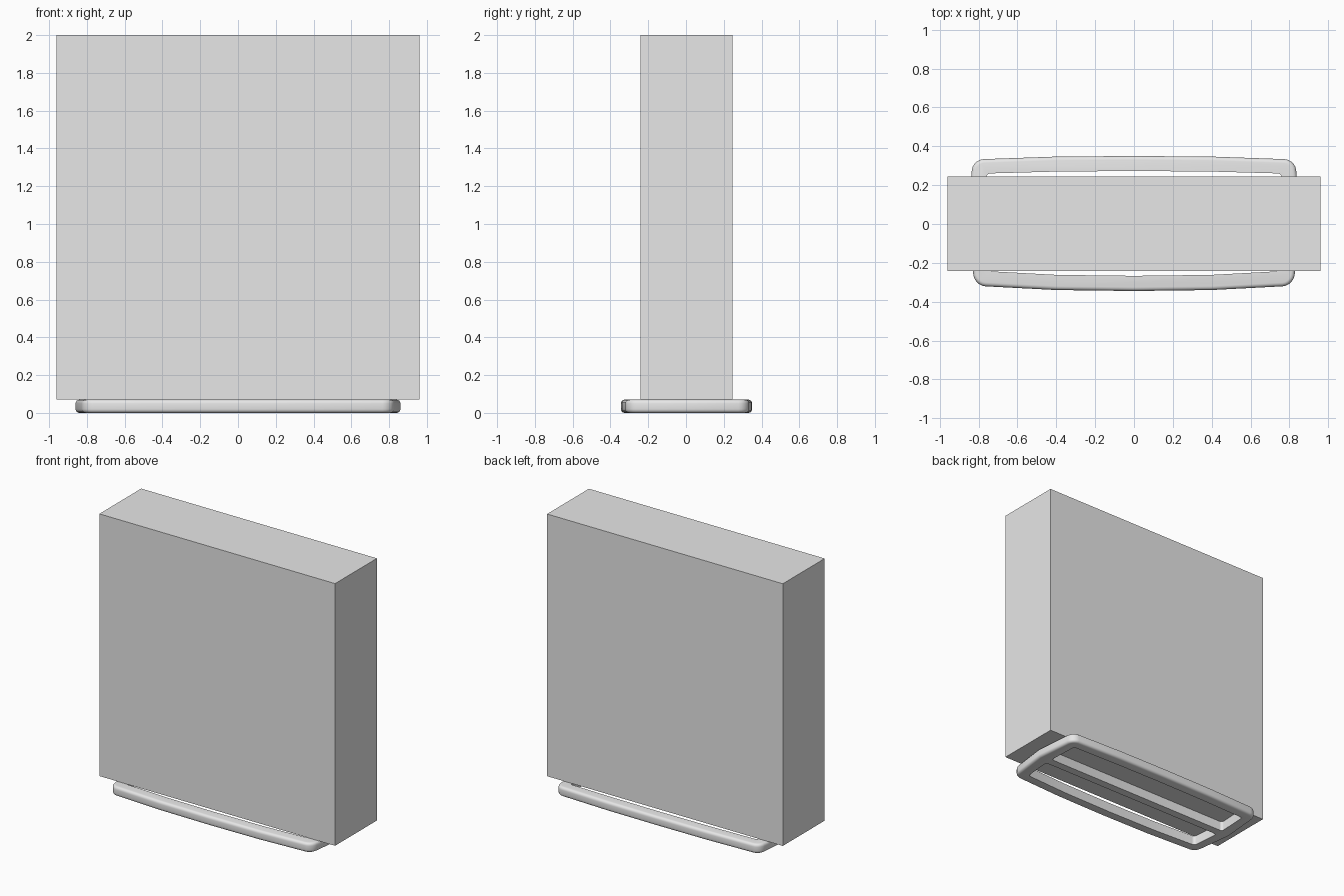
import bpy, bmesh, math

cube = bpy.data.objects.get("Cube")
if cube:
    bpy.data.objects.remove(cube, do_unlink=True)

BASE_TOP = 0.07

grey = bpy.data.materials.new("light grey")
grey.use_nodes = True
grey.diffuse_color = (0.8, 0.8, 0.8, 1)
grey.node_tree.nodes["Principled BSDF"].inputs["Base Color"].default_value = (0.8, 0.8, 0.8, 1)


def prism(name, half, z0, z1, corner=0.0, rim=0.0):
    """Extrude a half outline (x >= 0, front to back) mirrored across x.
    Corners marked True are rounded; rim rounds the top and bottom edges."""
    right = [(x, y, r) for x, y, r in half]
    left = [(-x, y, r) for x, y, r in reversed(half) if x > 0]
    pts = right + left
    bm = bmesh.new()
    verts = [bm.verts.new((x, y, z0)) for x, y, r in pts]
    round_at = [(x, y) for x, y, r in pts if r]
    face = bm.faces.new(verts)
    top = bmesh.ops.extrude_face_region(bm, geom=[face])["geom"]
    bmesh.ops.translate(bm, vec=(0, 0, z1 - z0),
                        verts=[g for g in top if isinstance(g, bmesh.types.BMVert)])
    bmesh.ops.recalc_face_normals(bm, faces=bm.faces)

    def marked(v):
        return any(math.hypot(v.co.x - x, v.co.y - y) < 1e-4 for x, y in round_at)

    if corner:
        posts = [e for e in bm.edges if abs(e.verts[0].co.z - e.verts[1].co.z) > 1e-4
                 and marked(e.verts[0])]
        bmesh.ops.bevel(bm, geom=posts, offset=corner, segments=5, profile=0.5, affect='EDGES')
    if rim:
        edges = [e for e in bm.edges if abs(e.verts[0].co.z - e.verts[1].co.z) < 1e-4]
        bmesh.ops.bevel(bm, geom=edges, offset=rim, segments=4, profile=0.5, affect='EDGES')
    mesh = bpy.data.meshes.new(name)
    bm.to_mesh(mesh)
    bm.free()
    mesh.materials.append(grey)
    obj = bpy.data.objects.new(name, mesh)
    bpy.context.collection.objects.link(obj)
    return obj


# Upright slab
prism("body", [(0.96, -0.242, False), (0.96, 0.245, False)], BASE_TOP, 2.0)

# Rounded foot with gently bowed sides
foot = prism("foot", [(0, -0.345, False), (0.4, -0.34, False), (0.82, -0.318, True),
                      (0.86, 0, False), (0.83, 0.332, True),
                      (0.4, 0.347, False), (0, 0.35, False)],
             0, BASE_TOP, corner=0.055, rim=0.02)

# Two long slots leave a rim and a narrow centre bar
BAR = 0.03
slots = {
    "front_slot": [(0, -0.267, False), (0.4, -0.262, False), (0.75, -0.243, True),
                   (0.77, -BAR, True)],
    "back_slot": [(0.77, BAR, True), (0.76, 0.26, True),
                  (0.4, 0.27, False), (0, 0.273, False)],
}
for name, half in slots.items():
    cutter = prism(name, half, -0.1, 0.2, corner=0.02)
    cutter.hide_render = True
    mod = foot.modifiers.new(name, 'BOOLEAN')
    mod.operation = 'DIFFERENCE'
    mod.solver = 'EXACT'
    mod.object = cutter
    bpy.context.view_layer.objects.active = foot
    bpy.ops.object.modifier_apply(modifier=name)
    bpy.data.objects.remove(cutter, do_unlink=True)

# Smooth the foot but keep its slot edges sharp
bpy.ops.object.select_all(action='DESELECT')
foot.select_set(True)
bpy.context.view_layer.objects.active = foot
bpy.ops.object.shade_smooth_by_angle(angle=math.radians(35))
